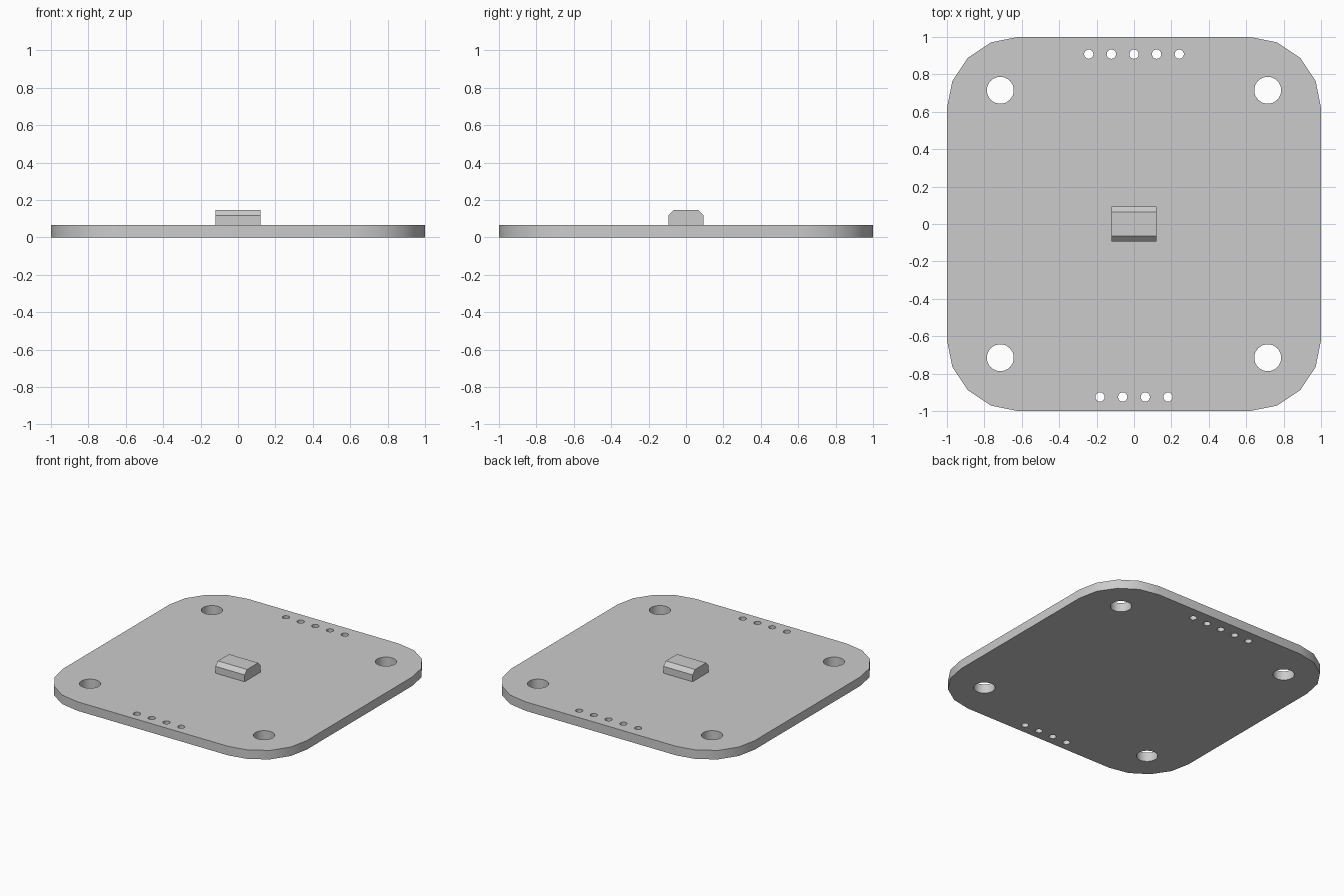
import bpy, bmesh, math

cube = bpy.data.objects.get("Cube")
if cube:
    bpy.data.objects.remove(cube, do_unlink=True)

THICK = 0.067

grey = bpy.data.materials.new("light_grey")
grey.use_nodes = True
grey.diffuse_color = (0.6, 0.6, 0.6, 1)
grey.node_tree.nodes["Principled BSDF"].inputs["Base Color"].default_value = (0.6, 0.6, 0.6, 1)


def arc(cx, cy, r, start, sweep, steps):
    """Points along an arc, angles in degrees, both ends included."""
    angles = [math.radians(start + sweep * i / steps) for i in range(steps + 1)]
    return [(cx + r * math.cos(a), cy + r * math.sin(a)) for a in angles]


def circle(cx, cy, r, sides):
    return arc(cx, cy, r, 0, 360, sides)[:-1]


def finish(obj):
    obj.data.materials.clear()
    obj.data.materials.append(grey)
    bpy.ops.object.select_all(action='DESELECT')
    obj.select_set(True)
    bpy.context.view_layer.objects.active = obj
    bpy.ops.object.shade_smooth_by_angle(angle=math.radians(30))


def extrude_loops(name, loops, depth):
    """Solid from a filled outline with holes, centred on its own z."""
    curve = bpy.data.curves.new(name + "_outline", 'CURVE')
    curve.dimensions = '2D'
    curve.fill_mode = 'BOTH'
    curve.extrude = depth / 2
    for loop in loops:
        spline = curve.splines.new('POLY')
        spline.points.add(len(loop) - 1)
        for point, (x, y) in zip(spline.points, loop):
            point.co = (x, y, 0, 1)
        spline.use_cyclic_u = True
    source = bpy.data.objects.new(name + "_outline", curve)
    bpy.context.collection.objects.link(source)
    graph = bpy.context.evaluated_depsgraph_get()
    mesh = bpy.data.meshes.new_from_object(source.evaluated_get(graph))
    bpy.data.objects.remove(source, do_unlink=True)
    bm = bmesh.new()
    bm.from_mesh(mesh)
    bmesh.ops.remove_doubles(bm, verts=bm.verts, dist=0.0001)
    bmesh.ops.recalc_face_normals(bm, faces=bm.faces)
    bm.to_mesh(mesh)
    bm.free()
    mesh.name = name
    obj = bpy.data.objects.new(name, mesh)
    bpy.context.collection.objects.link(obj)
    return obj


# Board outline with rounded corners
radius = 0.38
inner = 1 - radius
outline = []
for i, (sx, sy) in enumerate([(1, 1), (-1, 1), (-1, -1), (1, -1)]):
    outline += arc(sx * inner, sy * inner, radius, 90 * i, 90, 4)

# Four mounting holes and two rows of pin holes
holes = [circle(x, y, 0.072, 32) for x in (-0.715, 0.715) for y in (-0.715, 0.715)]
for count, y in ((5, 0.908), (4, -0.925)):
    holes += [circle(0.121 * (i - (count - 1) / 2), y, 0.025, 16) for i in range(count)]

board = extrude_loops("circuit_board", [outline] + holes, THICK)
board.data.transform(board.matrix_world.Translation((0, 0, THICK / 2)))
finish(board)

# Chip: bevelled-top profile in y and z, extruded along x
half = [(0.094, THICK), (0.094, 0.118), (0.065, 0.147)]
profile = half + [(-y, z) for y, z in reversed(half)]
bm = bmesh.new()
face = bm.faces.new([bm.verts.new((-0.12, y, z)) for y, z in profile])
side = bmesh.ops.extrude_face_region(bm, geom=[face])
moved = [v for v in side["geom"] if isinstance(v, bmesh.types.BMVert)]
bmesh.ops.translate(bm, verts=moved, vec=(0.24, 0, 0))
bmesh.ops.recalc_face_normals(bm, faces=bm.faces)
mesh = bpy.data.meshes.new("chip")
bm.to_mesh(mesh)
bm.free()
chip = bpy.data.objects.new("chip", mesh)
bpy.context.collection.objects.link(chip)
finish(chip)
